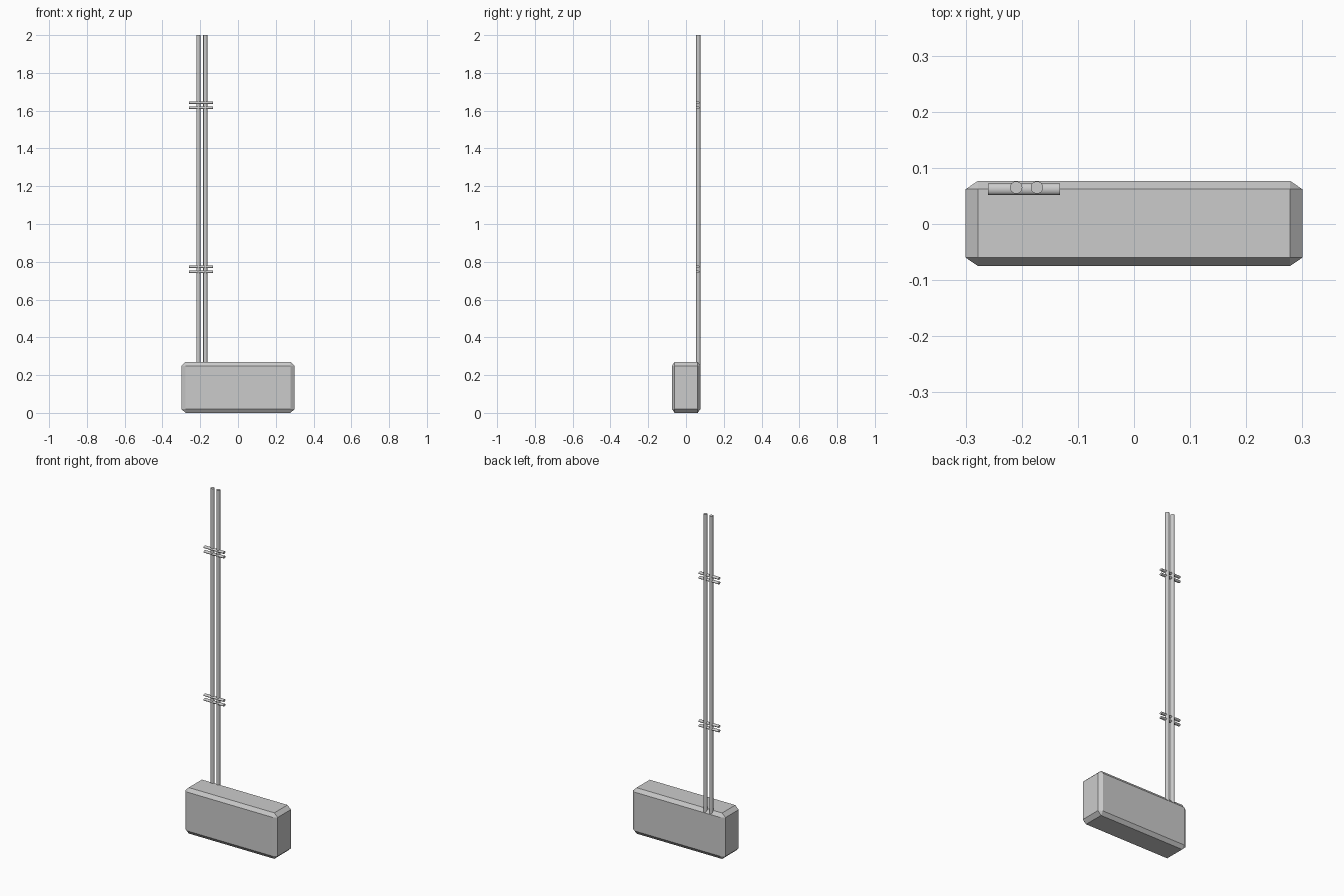
import bpy, bmesh, math

if "Cube" in bpy.data.objects:
    bpy.data.objects.remove(bpy.data.objects["Cube"])


def cylinder(name, radius, length, location, rotation=(0, 0, 0), squash=1.0):
    bpy.ops.mesh.primitive_cylinder_add(vertices=24, radius=radius, depth=length,
                                        location=location, rotation=rotation)
    ob = bpy.context.object
    ob.name = name
    ob.scale = (squash, 1, 1)
    bpy.ops.object.transform_apply(location=False, rotation=True, scale=True)
    bpy.ops.object.shade_smooth_by_angle(angle=math.radians(35))
    return ob


def chamfered_box(name, half, cut, centre):
    # Each corner has three points, one on each adjoining flat face
    bm = bmesh.new()
    for sx in (-1, 1):
        for sy in (-1, 1):
            for sz in (-1, 1):
                for axis in range(3):
                    p = [h if i == axis else h - c
                         for i, (h, c) in enumerate(zip(half, cut))]
                    bm.verts.new((sx * p[0], sy * p[1], sz * p[2]))
    bmesh.ops.convex_hull(bm, input=bm.verts)
    bmesh.ops.dissolve_limit(bm, angle_limit=math.radians(1),
                             verts=bm.verts, edges=bm.edges)
    bmesh.ops.recalc_face_normals(bm, faces=bm.faces)
    me = bpy.data.meshes.new(name)
    bm.to_mesh(me)
    bm.free()
    ob = bpy.data.objects.new(name, me)
    ob.location = centre
    bpy.context.collection.objects.link(ob)
    return ob


# Main housing with chamfered edges
chamfered_box("housing", (0.30, 0.076, 0.135), (0.022, 0.015, 0.021), (0, 0.001, 0.135))

# Two upright pipes rising from the back edge
for i, x in enumerate((-0.21, -0.173)):
    cylinder(f"pipe_{i + 1}", 0.011, 1.75, (x, 0.065, 1.125))

# Pairs of flattened cross bars clamping the pipes
for level, z in (("lower", 0.76), ("upper", 1.629)):
    for i, dz in enumerate((-0.0135, 0.0135)):
        cylinder(f"{level}_clamp_bar_{i + 1}", 0.01, 0.128, (-0.196, 0.062, z + dz),
                 (0, math.pi / 2, 0), squash=0.7)
